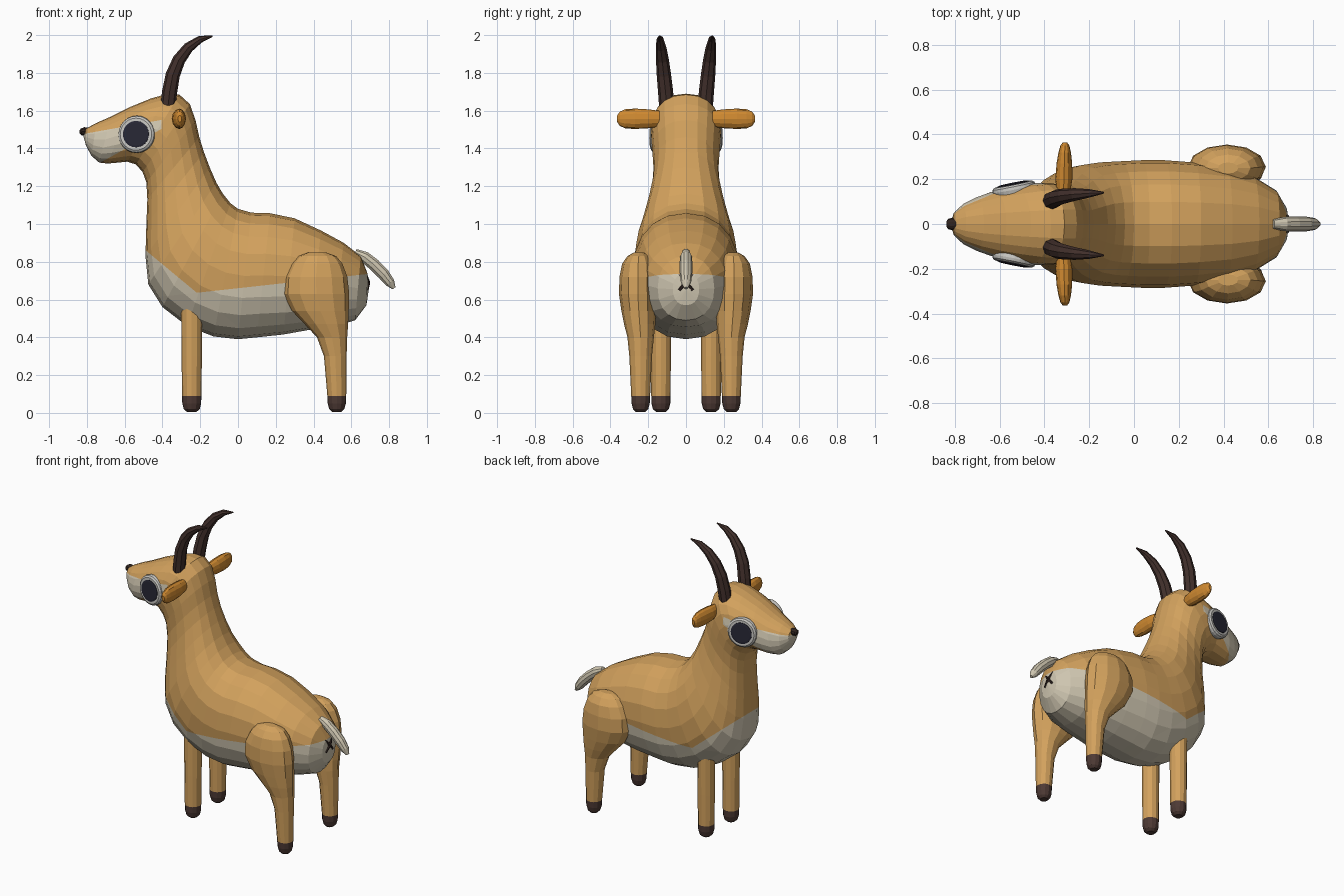
import bpy, bmesh
from math import sin, cos, pi, copysign
from mathutils import Vector

cube = bpy.data.objects.get("Cube")
if cube:
    bpy.data.objects.remove(cube)


def material(name, *rgb):
    m = bpy.data.materials.new(name)
    m.use_nodes = True
    m.diffuse_color = (*rgb, 1)
    m.node_tree.nodes["Principled BSDF"].inputs["Base Color"].default_value = (*rgb, 1)
    return m


TAN = material("tan coat", .65, .36, .11)
CREAM = material("cream fur", .63, .57, .44)
ORANGE = material("orange ear", .62, .25, .03)
HORN = material("dark brown horn", .055, .03, .025)
HOOF = material("brown hoof", .075, .042, .035)
EYE = material("eye white", .57, .56, .53)
PUPIL = material("dark pupil", .02, .02, .035)
NOSE = material("black brown", .03, .018, .015)


def power(v, e):
    return copysign(abs(v) ** e, v)


def ring(centre, u, v, sides, e=1.0):
    """Closed section around centre with half axes u and v."""
    angles = [2 * pi * i / sides for i in range(sides)]
    return [centre + u * power(cos(a), e) + v * power(sin(a), e) for a in angles]


def loft(name, rings, mats, start=None, end=None, rule=None, cuts=()):
    """Skin the rings, close both ends on a point, cut, then colour by rule."""
    bm = bmesh.new()
    loops = [[bm.verts.new(p) for p in r] for r in rings]
    n = len(loops[0])
    for a, b in zip(loops, loops[1:]):
        for i in range(n):
            bm.faces.new((a[i], a[(i + 1) % n], b[(i + 1) % n], b[i]))
    for loop, tip in ((loops[0], start), (loops[-1], end)):
        middle = sum((v.co for v in loop), Vector()) / n
        pole = bm.verts.new(tip if tip else middle)
        for i in range(n):
            bm.faces.new((loop[i], loop[(i + 1) % n], pole))
    for inside, point, normal in cuts:
        faces = [f for f in bm.faces if inside(f.calc_center_median())]
        geom = set(faces)
        for f in faces:
            geom.update(f.edges, f.verts)
        bmesh.ops.bisect_plane(bm, geom=list(geom), plane_co=point, plane_no=normal)
    bmesh.ops.recalc_face_normals(bm, faces=bm.faces)
    if rule:
        for f in bm.faces:
            f.material_index = rule(f.calc_center_median())
    mesh = bpy.data.meshes.new(name)
    bm.to_mesh(mesh)
    bm.free()
    for m in mats:
        mesh.materials.append(m)
    obj = bpy.data.objects.new(name, mesh)
    bpy.context.collection.objects.link(obj)
    return obj


def tube(name, path, radii, mat, sides=10, flat=1.0):
    """Round tapering tube along a path lying mostly in the xz plane."""
    pts = [Vector(p) for p in path]
    rings = []
    for i, p in enumerate(pts):
        t = (pts[min(i + 1, len(pts) - 1)] - pts[max(i - 1, 0)]).normalized()
        side = Vector((0, 1, 0))
        side = (side - t * side.dot(t)).normalized()
        rings.append(ring(p, side * radii[i] * flat, t.cross(side) * radii[i], sides))
    return loft(name, rings, [mat])


def column(name, sections, mats, sign, rule=None, cuts=()):
    """Upright limb from sections of height, x, x radius, y, y radius."""
    rings = [ring(Vector((x, sign * y, z)), Vector((rx, 0, 0)), Vector((0, ry, 0)), 12)
             for z, x, rx, y, ry in sections]
    return loft(name, rings, mats, rule=rule, cuts=cuts)


# Body, neck and head in one skin: upper x, z, lower x, z, half width
BODY = [
    (.685, .74, .68, .57, .07), (.65, .83, .62, .49, .15), (.56, .90, .50, .455, .215),
    (.44, .965, .38, .44, .255), (.30, 1.03, .24, .415, .275), (.17, 1.057, .10, .40, .285),
    (.07, 1.06, 0, .39, .285), (0, 1.08, -.13, .405, .28), (-.04, 1.11, -.27, .46, .275),
    (-.08, 1.16, -.40, .56, .262), (-.115, 1.22, -.475, .68, .235), (-.15, 1.30, -.49, .83, .205),
    (-.18, 1.38, -.485, 1.0, .18), (-.205, 1.46, -.48, 1.13, .172), (-.225, 1.55, -.485, 1.22, .178),
    (-.255, 1.635, -.505, 1.275, .184), (-.31, 1.685, -.54, 1.315, .184),
    (-.37, 1.69, -.585, 1.33, .178), (-.46, 1.665, -.635, 1.325, .165),
    (-.57, 1.62, -.69, 1.32, .145), (-.67, 1.57, -.735, 1.325, .12),
    (-.75, 1.535, -.775, 1.36, .09), (-.805, 1.505, -.805, 1.415, .05)]
sections = []
for tx, tz, bx, bz, w in BODY:
    top, low = Vector((tx, 0, tz)), Vector((bx, 0, bz))
    sections.append(ring((top + low) / 2, (top - low) / 2, Vector((0, w, 0)), 20, .9))


def is_cream(c):
    if c.z < 1:
        return int(c.z < max(.66 + .11 * c.x, .455 - .83 * c.x))
    return int(1.33 + .55 * (c.x + .72) < c.z < 1.48 + .18 * (c.x + .8) and c.x < -.405)


def belly(c):
    return c.z < 1


def face(c):
    return c.z > 1.25 and c.x < -.3


loft("body", sections, [TAN, CREAM], (.692, 0, .65), (-.82, 0, 1.47), is_cream, [
    (belly, (0, 0, .66), (-.11, 0, 1)),
    (belly, (0, 0, .455), (.83, 0, 1)),
    (face, (-.72, 0, 1.33), (-.55, 0, 1)),
    (face, (-.8, 0, 1.48), (-.18, 0, 1)),
    (face, (-.405, 0, 1.5), (1, 0, 0))])

# Nose
tube("nose", [(-.838, 0, 1.488), (-.83, 0, 1.488), (-.81, 0, 1.49), (-.785, 0, 1.495)],
     [.01, .019, .024, .015], NOSE, 10, 1.2)

# Tail and the small crossed mark below it
tube("tail", [(.62, 0, .85), (.67, 0, .825), (.72, 0, .785), (.77, 0, .735), (.805, 0, .69), (.826, 0, .66)],
     [.02, .032, .034, .033, .027, .01], CREAM, 10)
for s in (-1, 1):
    tube("tail_mark", [(.675, -.036 * s, .735), (.69, 0, .69), (.683, .036 * s, .65)],
         [.009, .011, .009], NOSE, 6)

# Paired parts; the animal looks along -x, so its left is -y
FRONT_LEG = [(.005, -.245, .025, .133, .025), (.02, -.245, .042, .133, .042), (.05, -.245, .05, .133, .05),
             (.09, -.245, .051, .133, .051), (.3, -.245, .054, .133, .053), (.56, -.245, .056, .133, .054)]
REAR_LEG = [(.005, .523, .025, .24, .025), (.02, .523, .04, .24, .04), (.05, .523, .048, .24, .048),
            (.09, .523, .05, .24, .05), (.3, .515, .06, .24, .06), (.4, .498, .08, .24, .07),
            (.47, .468, .115, .245, .083), (.54, .436, .15, .25, .092), (.63, .415, .174, .255, .1),
            (.72, .413, .166, .255, .097), (.79, .418, .135, .253, .085), (.83, .42, .1, .25, .06),
            (.85, .42, .045, .25, .025)]


def is_hoof(c):
    return int(c.z < .09)


for side, s in (("left", -1), ("right", 1)):
    column(side + "_front_leg", FRONT_LEG, [TAN, HOOF], s, is_hoof)
    column(side + "_rear_leg", REAR_LEG, [TAN, HOOF], s, is_hoof)

    # Horn sweeping backward
    path = [(-.37, .103, 1.63), (-.362, .108, 1.7), (-.345, .117, 1.79), (-.312, .125, 1.87),
            (-.262, .132, 1.935), (-.2, .137, 1.978), (-.135, .14, 1.995)]
    tube(side + "_horn", [(x, s * y, z) for x, y, z in path],
         [.04, .04, .038, .034, .028, .019, .004], HORN, 8)

    # Ear pointing sideways: y, x radius, z radius
    ear = [(.14, .03, .042), (.2, .038, .05), (.27, .035, .054), (.32, .028, .051),
           (.35, .02, .038), (.364, .01, .018)]
    loft(side + "_ear", [ring(Vector((-.315 + .03 * (y - .14), s * y, 1.557)), Vector((rx, 0, 0)),
                              Vector((0, 0, rz)), 12) for y, rx, rz in ear], [ORANGE])

    # Eye as stacked round discs facing outward
    out = Vector((-.2, s, .04)).normalized()
    along = Vector((0, 0, 1)).cross(out).normalized()
    up = out.cross(along)
    eye = Vector((-.537, s * .162, 1.475))

    def disc(name, mat, profile):
        loft(name, [ring(eye + out * d, along * r, up * r, 24) for d, r in profile], [mat])

    disc(side + "_eye", EYE, [(-.05, .09), (-.005, .099), (.008, .096), (.016, .085)])
    disc(side + "_pupil", PUPIL, [(.013, .07), (.019, .07), (.021, .06)])
